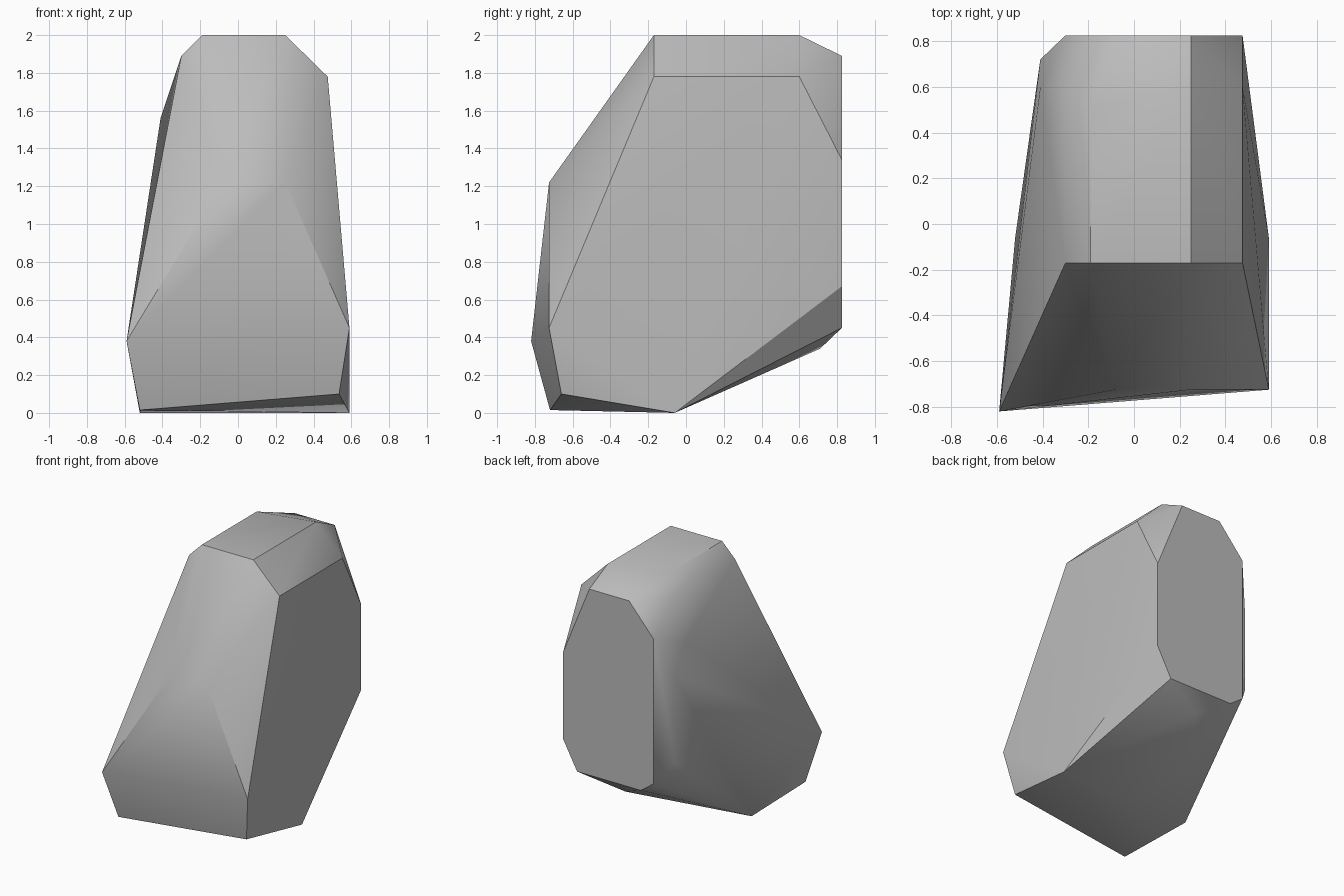
import bpy
import bmesh
import math

# Remove the default object only
default_cube = bpy.data.objects.get("Cube")
if default_cube:
    bpy.data.objects.remove(default_cube, do_unlink=True)


def make_material(name, colour):
    material = bpy.data.materials.new(name)
    material.use_nodes = True
    material.diffuse_color = colour
    shader = next(n for n in material.node_tree.nodes if n.type == "BSDF_PRINCIPLED")
    shader.inputs["Base Color"].default_value = colour
    return material


def make_hull(name, corners, material):
    """Wrap a tight convex skin around the corner points."""
    mesh = bpy.data.meshes.new(name)
    bm = bmesh.new()
    for corner in corners:
        bm.verts.new(corner)
    hull = bmesh.ops.convex_hull(bm, input=bm.verts[:], use_existing_faces=False)
    inside = {g for g in hull["geom_interior"] + hull["geom_unused"]
              if isinstance(g, bmesh.types.BMVert)}
    bmesh.ops.delete(bm, geom=list(inside), context="VERTS")
    # Merge nearly coplanar triangles into clean flat facets
    bmesh.ops.dissolve_limit(bm, angle_limit=math.radians(1.5),
                             verts=bm.verts[:], edges=bm.edges[:])
    bmesh.ops.recalc_face_normals(bm, faces=bm.faces[:])
    bm.to_mesh(mesh)
    bm.free()
    mesh.materials.append(material)
    obj = bpy.data.objects.new(name, mesh)
    bpy.context.scene.collection.objects.link(obj)
    return obj


# Flat octagonal back, as x and z pairs
back_y = 0.825
back_outline = [(0.475, 0.67), (0.475, 1.34), (0.25, 1.89), (-0.09, 1.89),
                (-0.3, 1.65), (-0.3, 0.53), (-0.19, 0.45), (0.355, 0.45)]
back_face = [(x, back_y, z) for x, z in back_outline]

# Crown: flat top with a sloping shoulder on each side
crown_front = -0.17
crown_section = [(-0.3, 1.89), (-0.19, 2), (0.25, 2), (0.475, 1.78)]
crown_depths = [0.6, 0.5, 0.6, 0.6]
crown = [(x, y, z) for (x, z), depth in zip(crown_section, crown_depths)
         for y in (crown_front, depth)]

# Brow ridge across the front, and the broad toe below it
brow = [(x, -0.725, 1.22) for x in (-0.08, 0.25)]
toe = [(-0.59, -0.82, 0.38), (-0.52, -0.72, 0.015),
       (0.59, -0.725, 0.45), (0.535, -0.66, 0.1)]

# Lowest edge, the rear undercut and the bevelled rear left corner
keel = [(x, -0.06, 0) for x in (-0.52, 0.59)]
undercut = [(0.02, 0.71, 0.34)]
left_corner = [(-0.41, 0.72, z) for z in (0.68, 1.35)] + [(-0.41, 0.6, 1.56)]

stone = make_material("stone grey", (0.5, 0.5, 0.5, 1))
rock = make_hull("rock", back_face + crown + brow + toe + keel + undercut + left_corner, stone)

# Soft shading over shallow facets, crisp main edges
bpy.ops.object.select_all(action="DESELECT")
rock.select_set(True)
bpy.context.view_layer.objects.active = rock
bpy.ops.object.shade_smooth_by_angle(angle=math.radians(30))
